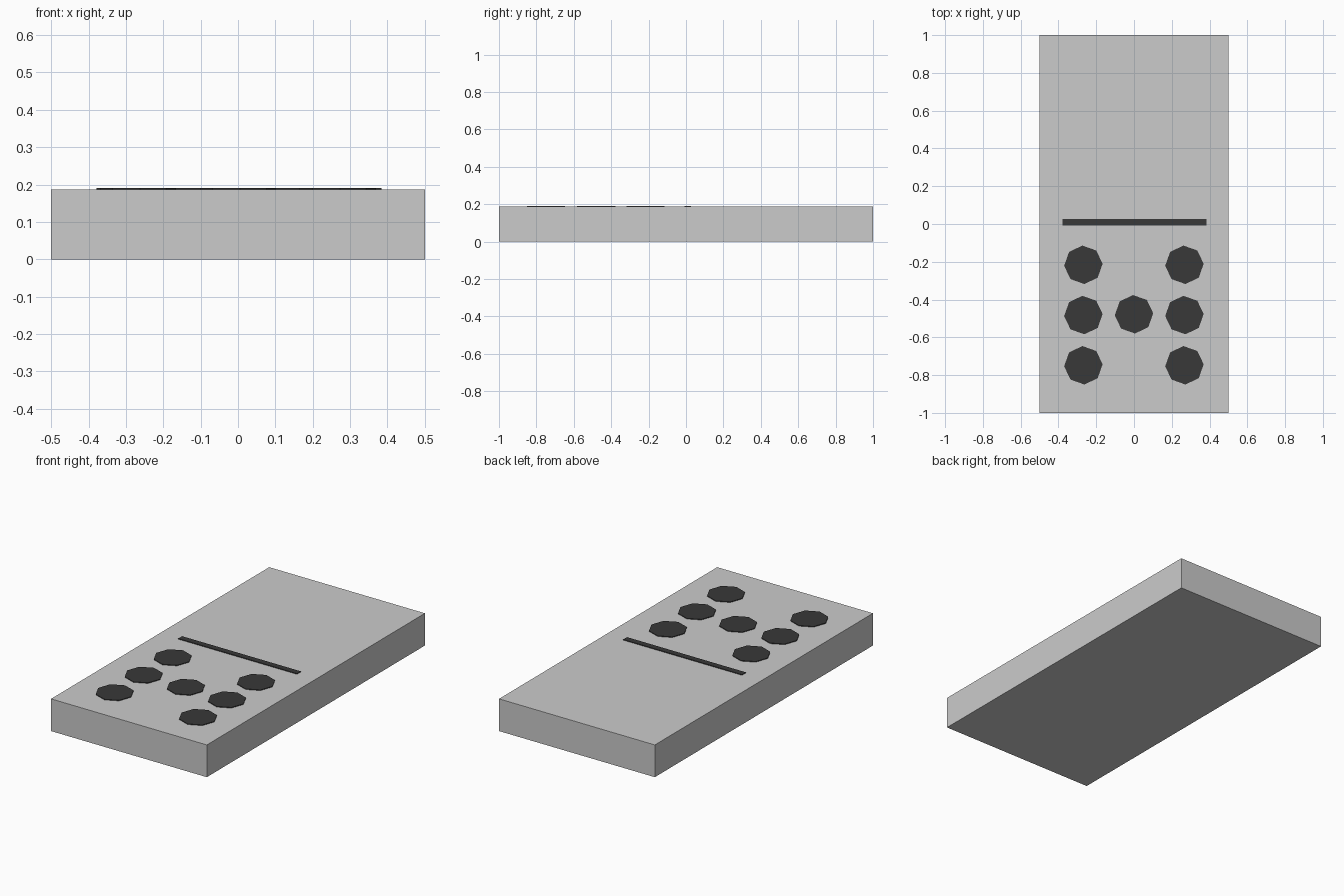
import bpy, math

if "Cube" in bpy.data.objects:
    bpy.data.objects.remove(bpy.data.objects["Cube"])

TOP = 0.187      # height of the tile's upper face
RAISE = 0.004    # how far the markings stand above it

dark = bpy.data.materials.new("dark_marking")
dark.diffuse_color = (0.04, 0.04, 0.04, 1)
dark.use_nodes = True
dark.node_tree.nodes["Principled BSDF"].inputs["Base Color"].default_value = dark.diffuse_color


def box(name, x0, x1, y0, y1, z0, z1):
    bpy.ops.mesh.primitive_cube_add(
        size=1, location=((x0 + x1) / 2, (y0 + y1) / 2, (z0 + z1) / 2))
    ob = bpy.context.object
    ob.name = name
    ob.scale = (x1 - x0, y1 - y0, z1 - z0)
    bpy.ops.object.transform_apply(location=False, rotation=False, scale=True)
    return ob


def pip(name, x, y, turn):
    bpy.ops.mesh.primitive_cylinder_add(
        vertices=8, radius=0.102, depth=RAISE,
        location=(x, y, TOP + RAISE / 2), rotation=(0, 0, math.radians(turn)))
    ob = bpy.context.object
    ob.name = name
    ob.data.materials.append(dark)


# Tile body
box("tile_body", -0.5, 0.5, -1, 1, 0, TOP)

# Dividing bar across the middle
bar = box("divider_bar", -0.378, 0.384, -0.008, 0.027, TOP, TOP + RAISE)
bar.data.materials.append(dark)

# Seven low-poly pips on the front half: two columns of three and one centre
for side, x in (("left", -0.268), ("right", 0.267)):
    for row, y in (("back", -0.216), ("middle", -0.482), ("front", -0.748)):
        pip(f"pip_{side}_{row}", x, y, 3)
pip("pip_centre", 0, -0.478, 3)
